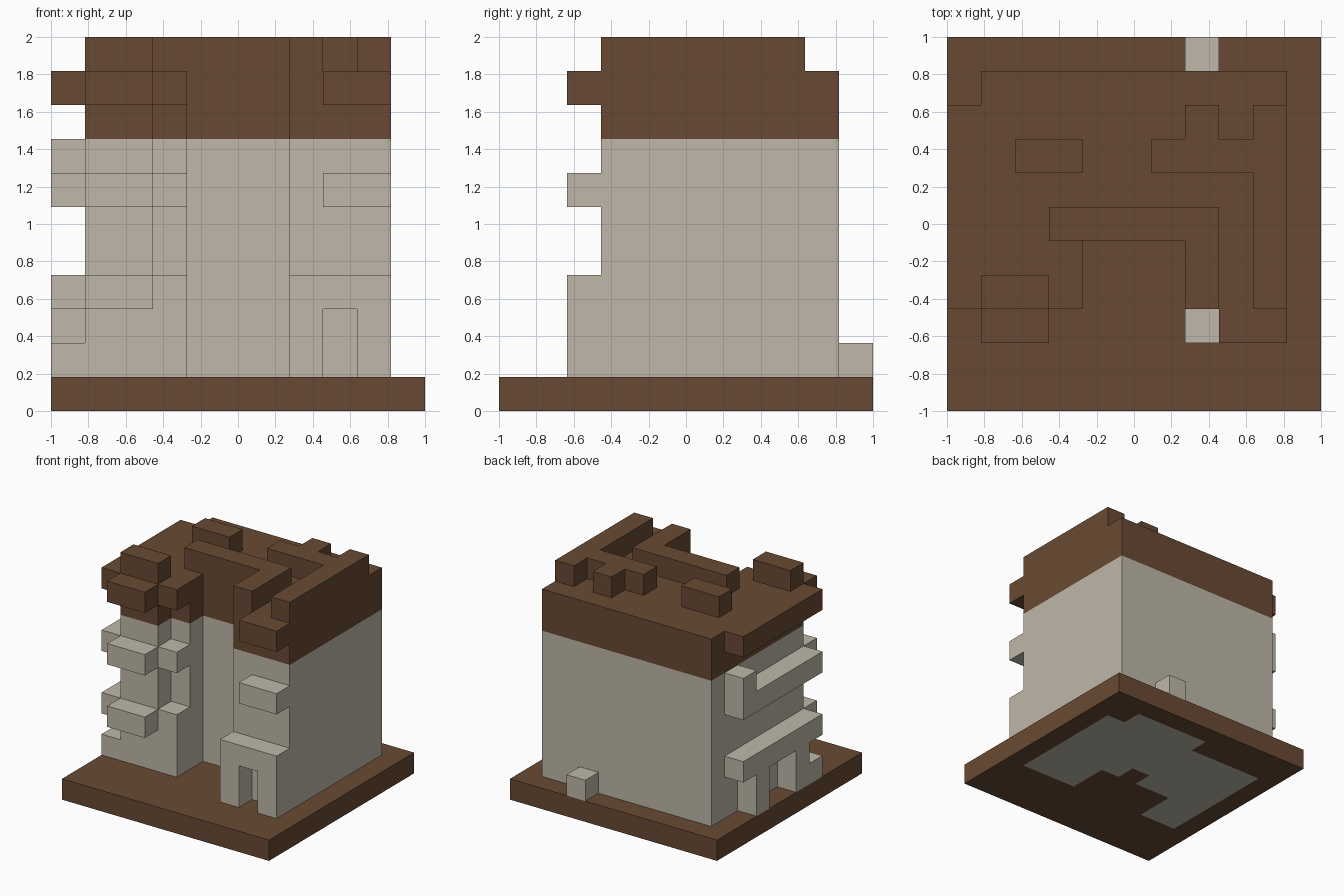
import bpy, bmesh
from mathutils import Vector

cube = bpy.data.objects.get("Cube")
if cube:
    bpy.data.objects.remove(cube, do_unlink=True)

N = 11            # blocks along each side
U = 2.0 / N       # block size


def make_material(name, rgb):
    m = bpy.data.materials.new(name)
    m.use_nodes = True
    m.diffuse_color = (*rgb, 1)
    bsdf = m.node_tree.nodes["Principled BSDF"]
    bsdf.inputs["Base Color"].default_value = (*rgb, 1)
    bsdf.inputs["Roughness"].default_value = 0.9
    return m


brown = make_material("dark_brown", (0.141, 0.0685, 0.0331))
stone = make_material("pale_stone", (0.521, 0.479, 0.397))


def box(x0, x1, y0, y1, z0, z1):
    """Block cells in a range, both ends included."""
    return {(x, y, z) for x in range(x0, x1 + 1)
            for y in range(y0, y1 + 1) for z in range(z0, z1 + 1)}


def build(name, cells, mats, rule=None):
    """Skin a set of block cells; rule(cell, direction) picks the material."""
    bm = bmesh.new()
    for cell in sorted(cells):
        for axis in range(3):
            for sign in (-1, 1):
                d = Vector((0, 0, 0))
                d[axis] = sign
                if tuple(int(c + e) for c, e in zip(cell, d)) in cells:
                    continue
                u, v = Vector((0, 0, 0)), Vector((0, 0, 0))
                u[(axis + 1) % 3] = 0.5
                v[(axis + 2) % 3] = 0.5 * sign
                mid = Vector(cell) + Vector((0.5, 0.5, 0.5)) + d * 0.5
                ring = [mid - u - v, mid + u - v, mid + u + v, mid - u + v]
                f = bm.faces.new([bm.verts.new((p - Vector((N / 2, N / 2, 0))) * U)
                                  for p in ring])
                f.material_index = rule(cell, d) if rule else 0
    # Weld the blocks and merge flat areas into single faces
    bmesh.ops.remove_doubles(bm, verts=bm.verts, dist=U * 0.01)
    bmesh.ops.dissolve_limit(bm, angle_limit=0.01, verts=bm.verts, edges=bm.edges,
                             delimit={'MATERIAL', 'NORMAL'})
    me = bpy.data.meshes.new(name)
    bm.to_mesh(me)
    bm.free()
    for m in mats:
        me.materials.append(m)
    ob = bpy.data.objects.new(name, me)
    bpy.context.collection.objects.link(ob)
    return ob


# Base slab, with a stone patch on its underside
patch = box(1, 9, 3, 8, 0, 0) - box(3, 6, 3, 4, 0, 0) - box(5, 5, 5, 5, 0, 0)
patch |= box(5, 8, 9, 9, 0, 0)
build("base_slab", box(0, 10, 0, 10, 0, 0), [brown, stone],
      lambda cell, d: 1 if d.z < 0 and cell in patch else 0)

# Main tower with a front recess and stepped-back corner openings
body = box(1, 9, 3, 9, 1, 9) - box(4, 6, 3, 4, 1, 9)
for z in (4, 7):
    body -= box(3, 3, 3, 3, z, z + 1)
build("walls", {c for c in body if c[2] < 8}, [stone])
build("roof", {c for c in body if c[2] >= 8}, [brown])

# Ledges on the left-hand front, right-hand front and -x side
for name, z, mat in (("low", 3, stone), ("middle", 6, stone), ("top", 9, brown)):
    build(name + "_front_ledge", box(1, 2, 2, 2, z, z), [mat])
    side = box(0, 0, 3, 8, z, z)
    if name == "middle":
        side |= box(0, 0, 8, 8, 7, 7)                 # raised end post
    if name == "low":
        side |= box(0, 0, 7, 7, 1, 2) | box(0, 0, 4, 4, 1, 2)   # supports
        side |= box(0, 0, 3, 3, 1, 1)                 # low step
    build(name + "_side_ledge", side, [mat])
    if name != "low":
        build(name + "_entrance_ledge", box(8, 9, 2, 2, z, z), [mat])

# Entrance frame and back step
build("door_frame", box(7, 9, 2, 2, 1, 3) - box(8, 8, 2, 2, 1, 2), [stone])
build("back_step", box(7, 7, 10, 10, 1, 1), [stone])

# Raised ridges on the roof
build("roof_block", box(2, 3, 7, 7, 10, 10), [brown])
build("front_roof_block", box(1, 2, 3, 3, 10, 10), [brown])
build("centre_ridge", box(3, 7, 5, 5, 10, 10) | box(7, 7, 3, 4, 10, 10), [brown])
build("edge_ridge", box(9, 9, 3, 8, 10, 10) | box(6, 8, 7, 7, 10, 10)
      | box(7, 7, 8, 8, 10, 10), [brown])
